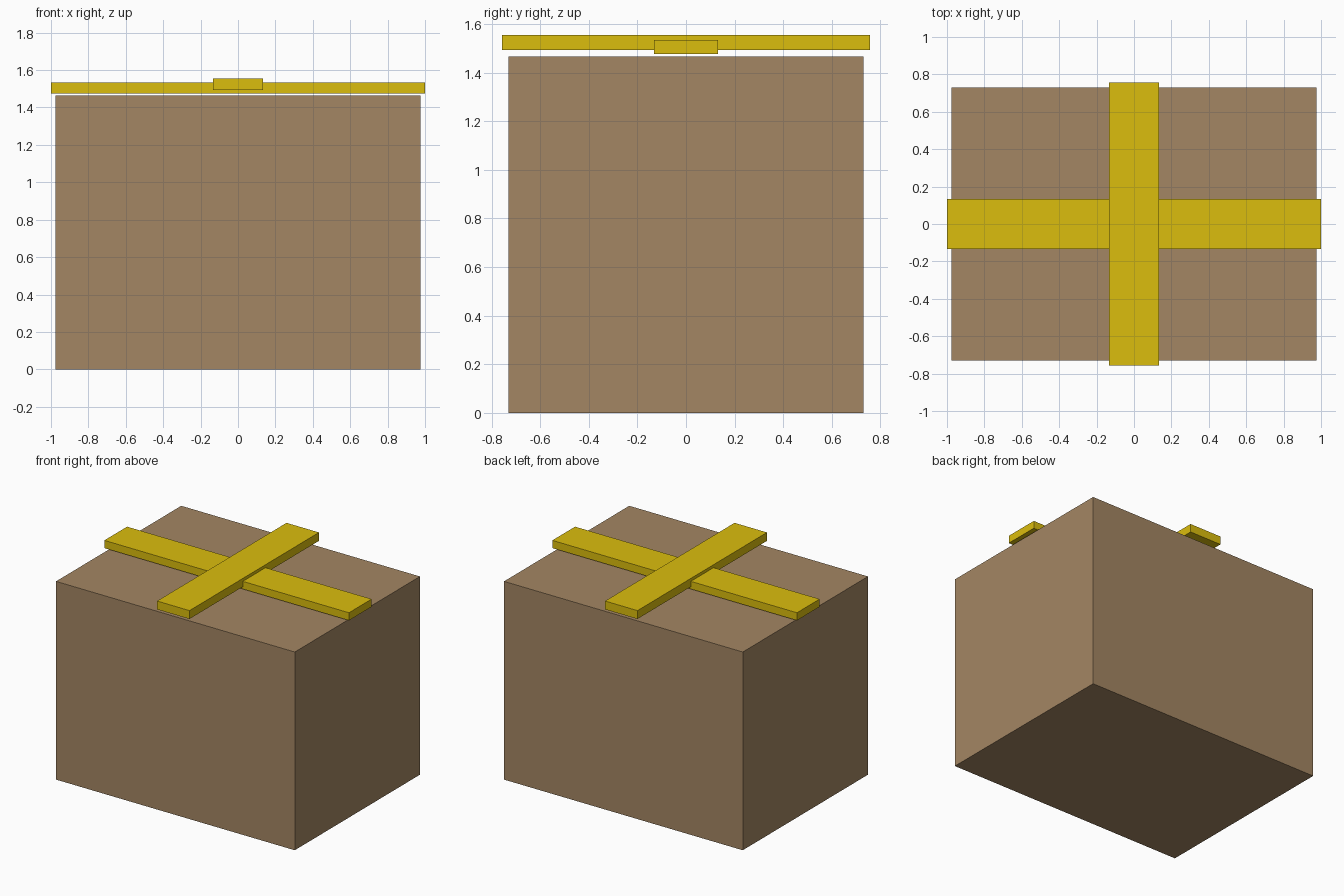
import bpy

if "Cube" in bpy.data.objects:
    bpy.data.objects.remove(bpy.data.objects["Cube"])


def material(name, color):
    mat = bpy.data.materials.new(name)
    mat.diffuse_color = (*color, 1.0)
    mat.use_nodes = True
    mat.node_tree.nodes["Principled BSDF"].inputs["Base Color"].default_value = mat.diffuse_color
    return mat


def block(name, width, depth, bottom, top, mat):
    """Axis-aligned block centred on x = y = 0."""
    bpy.ops.mesh.primitive_cube_add(size=1, location=(0, 0, (bottom + top) / 2))
    obj = bpy.context.object
    obj.name = name
    obj.scale = (width, depth, top - bottom)
    bpy.ops.object.transform_apply(location=False, rotation=False, scale=True)
    obj.data.materials.append(mat)
    return obj


cardboard = material("cardboard_brown", (0.37, 0.24, 0.125))
ribbon = material("ribbon_yellow", (0.71, 0.51, 0.004))

# Closed box body
block("box", 1.952, 1.462, 0.0, 1.465, cardboard)

# Crossed straps floating just above the lid, the short one on top
block("long_strap", 2.0, 0.265, 1.476, 1.533, ribbon)
block("short_strap", 0.265, 1.512, 1.493, 1.555, ribbon)
